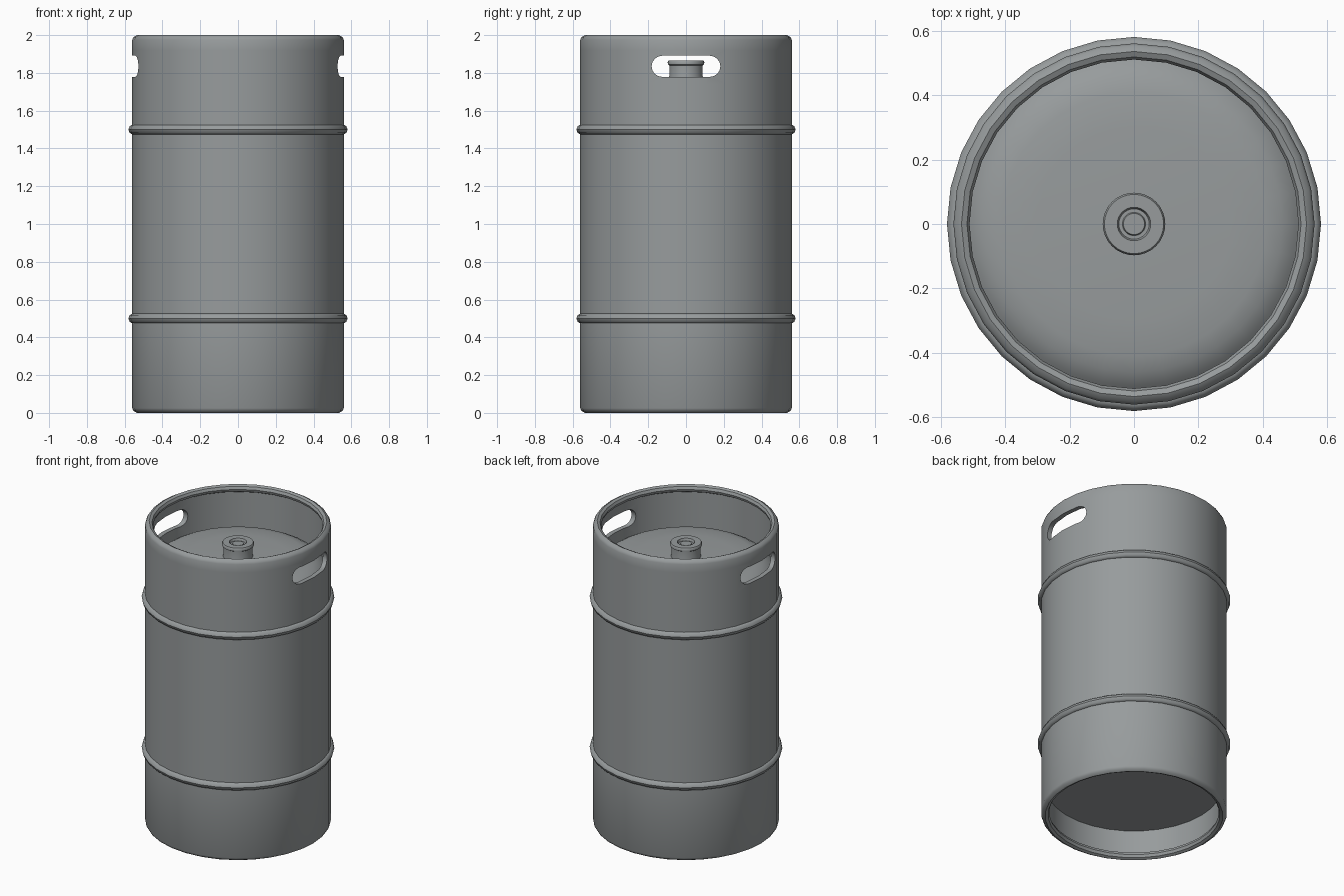
import bpy, bmesh, math

if "Cube" in bpy.data.objects:
    bpy.data.objects.remove(bpy.data.objects["Cube"])

SIDES = 32

steel = bpy.data.materials.new("brushed steel grey")
steel.diffuse_color = (0.31, 0.33, 0.335, 1)
steel.use_nodes = True
steel.node_tree.nodes["Principled BSDF"].inputs["Base Color"].default_value = steel.diffuse_color


def finish(ob):
    """Steel material and smooth shading with crisp edges."""
    ob.data.materials.clear()
    ob.data.materials.append(steel)
    bpy.ops.object.select_all(action='DESELECT')
    ob.select_set(True)
    bpy.context.view_layer.objects.active = ob
    bpy.ops.object.shade_smooth_by_angle(angle=math.radians(38))


def to_object(name, bm):
    bmesh.ops.recalc_face_normals(bm, faces=bm.faces)
    me = bpy.data.meshes.new(name)
    bm.to_mesh(me)
    bm.free()
    ob = bpy.data.objects.new(name, me)
    bpy.context.collection.objects.link(ob)
    return ob


def lathe(name, profile, closed=False):
    """Spin an (r, z) profile around z; r = 0 ends become poles."""
    bm = bmesh.new()
    rings = []
    for r, z in profile:
        if r == 0:
            rings.append([bm.verts.new((0, 0, z))] * SIDES)
        else:
            rings.append([bm.verts.new((r * math.cos(math.tau * i / SIDES),
                                        r * math.sin(math.tau * i / SIDES), z))
                          for i in range(SIDES)])
    pairs = list(zip(rings, rings[1:]))
    if closed:
        pairs.append((rings[-1], rings[0]))
    for a, b in pairs:
        for i in range(SIDES):
            j = (i + 1) % SIDES
            quad = []
            for v in (a[i], a[j], b[j], b[i]):
                if v not in quad:
                    quad.append(v)
            bm.faces.new(quad)
    return to_object(name, bm)


def rim(z_edge, direction):
    """Rolled lip points from the outside wall round to the inside wall."""
    pts = [(0.56, 0.025), (0.553, 0.01), (0.535, 0.0), (0.518, 0.008),
           (0.51, 0.025), (0.516, 0.042), (0.53, 0.05)]
    return [(r, z_edge + direction * d) for r, d in pts]


# Keg shell: recessed base, bottom lip, wall, top lip, domed deck
profile = [(0, 0.2), (0.53, 0.2)]
profile += rim(0, 1)[::-1]
profile += [(0.56, 0.5), (0.56, 1.5), (0.56, 1.74), (0.56, 1.92)]
profile += rim(2, -1)
profile += [(0.53, 1.92), (0.53, 1.70), (0.50, 1.73), (0.46, 1.752),
            (0.41, 1.764), (0.3, 1.77), (0, 1.775)]
keg = lathe("keg_shell", profile)

# Hand holes: one stadium-shaped cutter passing through both sides
bm = bmesh.new()
rad, half, zc = 0.056, 0.126, 1.835
outline = []
for k in range(18):
    side = 1 if k < 9 else -1
    a = -math.pi / 2 + math.pi * (k % 9) / 8 + (0 if side > 0 else math.pi)
    outline.append((side * half + rad * math.cos(a), zc + rad * math.sin(a)))
ends = [[bm.verts.new((x, y, z)) for y, z in outline] for x in (-0.8, 0.8)]
for end in ends:
    bm.faces.new(end)
for i in range(18):
    j = (i + 1) % 18
    bm.faces.new((ends[0][i], ends[0][j], ends[1][j], ends[1][i]))
cutter = to_object("hand_hole_cutter", bm)
cutter.hide_render = True

mod = keg.modifiers.new("hand_holes", 'BOOLEAN')
mod.object = cutter
mod.operation = 'DIFFERENCE'
mod.solver = 'EXACT'
bpy.context.view_layer.objects.active = keg
bpy.ops.object.modifier_apply(modifier=mod.name)
bpy.data.objects.remove(cutter)
finish(keg)

# Rolling ribs
for name, z in (("lower_rib", 0.5), ("upper_rib", 1.5)):
    pts = [(0.55, -0.025), (0.562, -0.025), (0.574, -0.017), (0.58, 0),
           (0.574, 0.017), (0.562, 0.025), (0.55, 0.025)]
    finish(lathe(name, [(r, z + d) for r, d in pts], closed=True))

# Tap valve: neck, flange and shallow socket
finish(lathe("tap_valve", [
    (0, 1.76), (0.093, 1.76), (0.088, 1.785), (0.088, 1.84), (0.096, 1.845),
    (0.097, 1.857), (0.092, 1.865), (0.052, 1.865), (0.047, 1.85),
    (0.036, 1.85), (0.033, 1.856), (0, 1.856)]))
